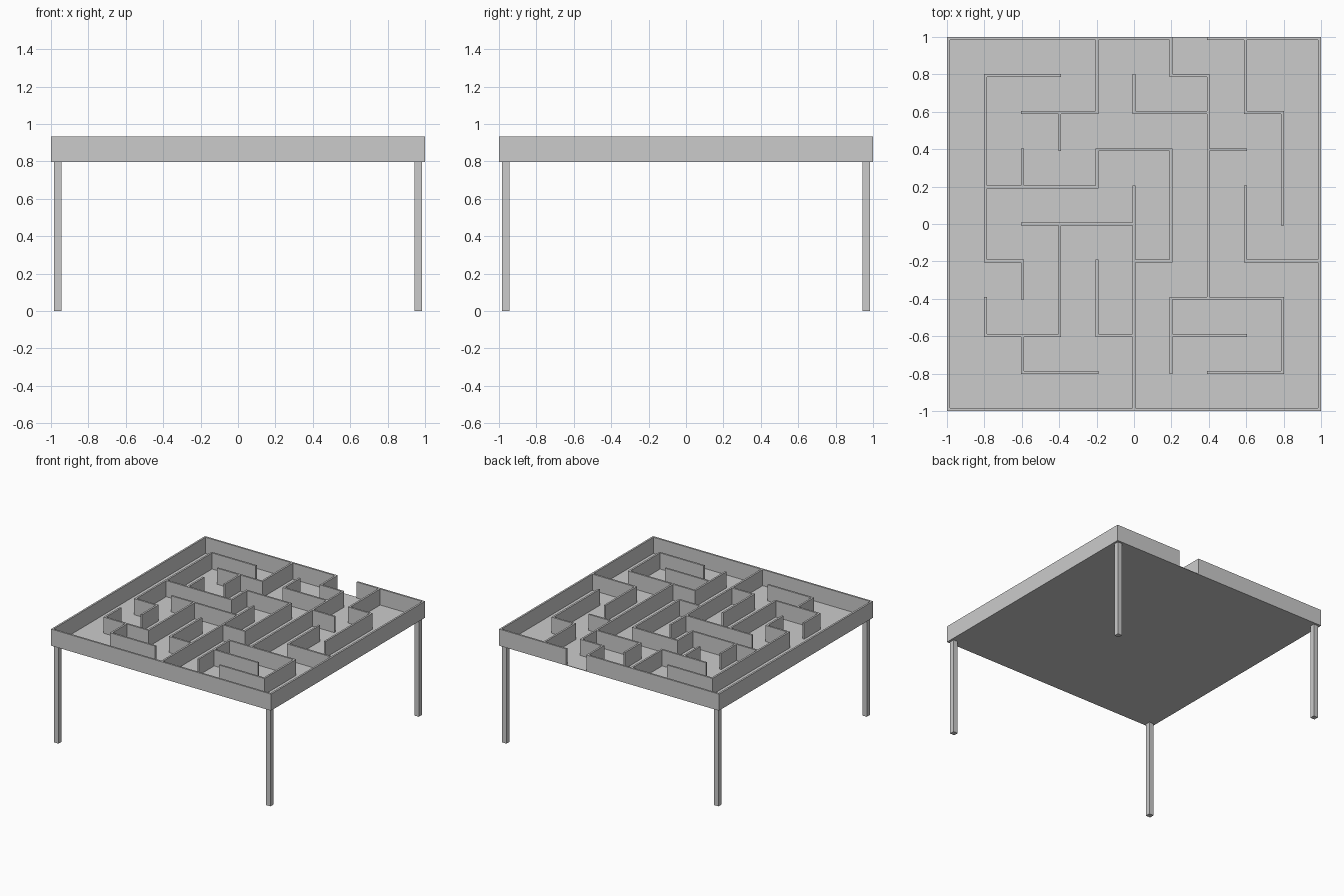
import bpy
import bmesh

if "Cube" in bpy.data.objects:
    bpy.data.objects.remove(bpy.data.objects["Cube"])

PITCH, T = 0.1985, 0.015            # maze grid spacing, wall thickness
BASE, FLOOR, TOP = 0.797, 0.801, 0.933


def add_object(name, bm):
    mesh = bpy.data.meshes.new(name)
    bm.to_mesh(mesh)
    bm.free()
    obj = bpy.data.objects.new(name, mesh)
    bpy.context.collection.objects.link(obj)
    return obj


def box(name, center, size):
    bm = bmesh.new()
    bmesh.ops.create_cube(bm, size=1)
    bmesh.ops.scale(bm, vec=size, verts=bm.verts)
    bmesh.ops.translate(bm, vec=center, verts=bm.verts)
    return add_object(name, bm)


# Wall runs as polylines on the grid (-5..5); the back rim has one opening
runs = [
    [(1, 5), (-5, 5), (-5, -5), (5, -5), (5, 5), (2, 5)],
    [(-1, 5), (-1, 3), (-3, 3)],
    [(-2, 3), (-2, 2)],
    [(-2, 4), (-4, 4), (-4, -1), (-3, -1), (-3, -2)],
    [(-4, 1), (-1, 1), (-1, 2), (1, 2), (1, -1), (0, -1)],
    [(-3, 2), (-3, 1)],
    [(0, 1), (0, -5)],
    [(-3, 0), (0, 0)],
    [(-2, 0), (-2, -3), (-4, -3), (-4, -2)],
    [(-3, -3), (-3, -4), (-1, -4)],
    [(-1, -1), (-1, -3), (0, -3)],
    [(0, 4), (0, 3), (2, 3)],
    [(1, 5), (1, 4), (2, 4), (2, -2)],
    [(2, 2), (3, 2)],
    [(1, -4), (1, -2), (4, -2), (4, -4), (2, -4)],
    [(1, -3), (3, -3)],
    [(3, 5), (3, 3), (4, 3), (4, 0)],
    [(3, 1), (3, -1), (5, -1)],
]

# Even cells are posts at grid nodes, odd cells the stretches between them
filled = set()
for run in runs:
    for (x0, y0), (x1, y1) in zip(run, run[1:]):
        for i in range(2 * min(x0, x1), 2 * max(x0, x1) + 1):
            for j in range(2 * min(y0, y1), 2 * max(y0, y1) + 1):
                filled.add((i, j))


def span(i):
    if i % 2 == 0:
        return i // 2 * PITCH - T / 2, i // 2 * PITCH + T / 2
    lo = (i - 1) // 2
    return lo * PITCH + T / 2, (lo + 1) * PITCH - T / 2


# Maze walls: flat plan raised to full height
bm = bmesh.new()
for i, j in sorted(filled):
    (xa, xb), (ya, yb) = span(i), span(j)
    bm.faces.new([bm.verts.new((x, y, BASE)) for x, y in
                  ((xa, ya), (xb, ya), (xb, yb), (xa, yb))])
bmesh.ops.remove_doubles(bm, verts=bm.verts, dist=1e-4)
walls = add_object("maze_walls", bm)
raise_mod = walls.modifiers.new("raise", 'SOLIDIFY')
raise_mod.thickness = TOP - BASE
raise_mod.offset = 1

# Thin table top
box("table_top", (0, 0, (BASE + FLOOR) / 2), (2, 2, FLOOR - BASE))

# Four square legs
for sx, side in ((-1, "left"), (1, "right")):
    for sy, end in ((-1, "front"), (1, "back")):
        box(f"{end}_{side}_leg", (sx * 0.963, sy * 0.963, BASE / 2),
            (0.04, 0.04, BASE))
